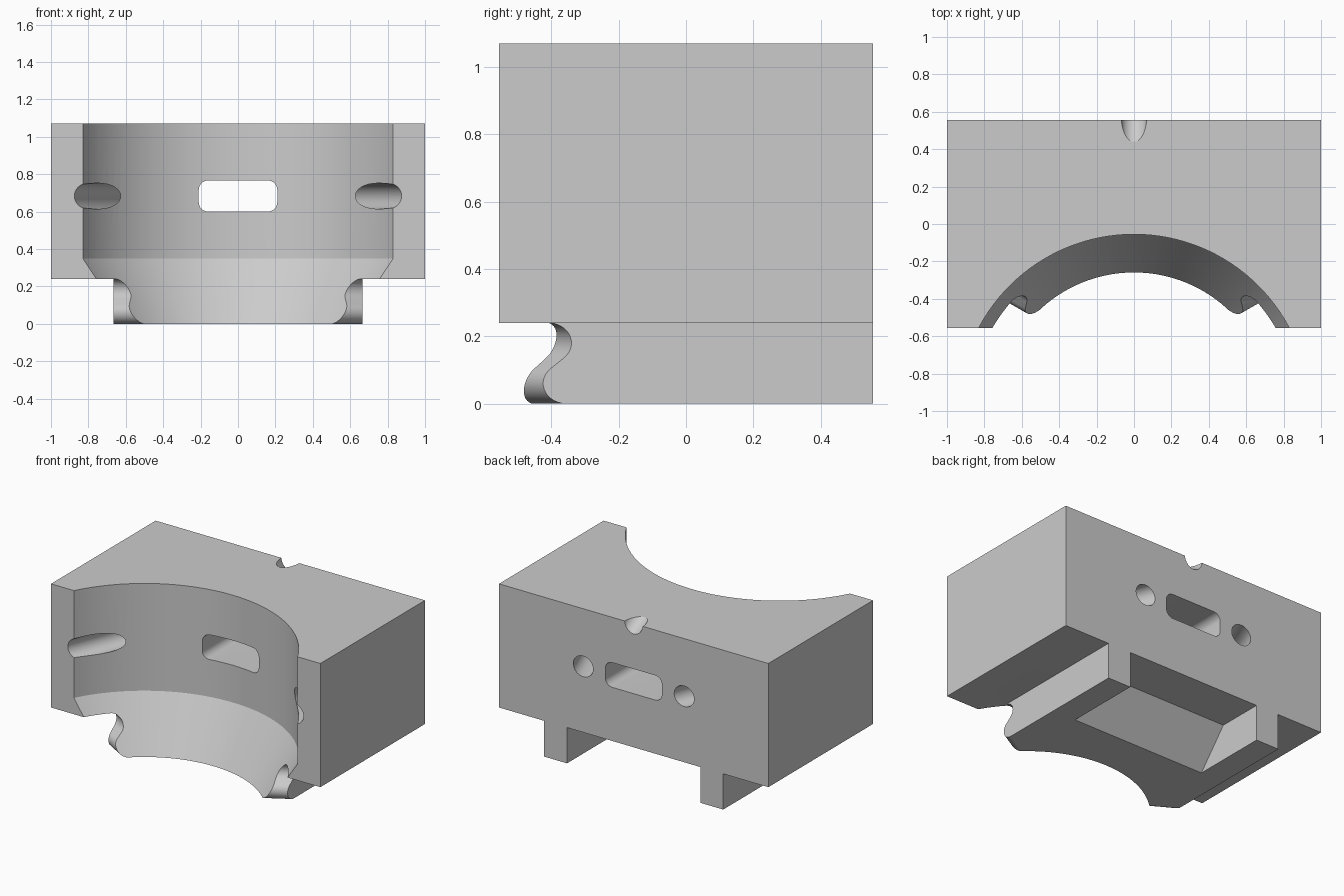
import bpy, bmesh
from math import sin, cos, radians, pi
from mathutils import Vector

if "Cube" in bpy.data.objects:
    bpy.data.objects.remove(bpy.data.objects["Cube"], do_unlink=True)

BACK = 0.555      # half depth of the block
STEP = 0.24       # height of the tongue under the block
BORE_Y = -0.994   # axis of the large round bore

grey = bpy.data.materials.new("plain_grey")
grey.use_nodes = True
grey.diffuse_color = (0.6, 0.6, 0.6, 1)
grey.node_tree.nodes["Principled BSDF"].inputs["Base Color"].default_value = grey.diffuse_color


def finish(bm, name):
    bmesh.ops.recalc_face_normals(bm, faces=bm.faces)
    mesh = bpy.data.meshes.new(name)
    bm.to_mesh(mesh)
    bm.free()
    mesh.materials.append(grey)
    obj = bpy.data.objects.new(name, mesh)
    bpy.context.collection.objects.link(obj)
    return obj


def prism(name, outline, origin, u, v, along):
    """Extrude a 2D outline placed on the axes u, v."""
    bm = bmesh.new()
    o, u, v, along = map(Vector, (origin, u, v, along))
    face = bm.faces.new([bm.verts.new(o + u * a + v * b) for a, b in outline])
    new = bmesh.ops.extrude_face_region(bm, geom=[face])["geom"]
    bmesh.ops.translate(bm, vec=along, verts=[g for g in new if isinstance(g, bmesh.types.BMVert)])
    return finish(bm, name)


def tube(name, start, end, r1, r2):
    """Round cutter running from start to end."""
    bm = bmesh.new()
    start, end = Vector(start), Vector(end)
    axis = end - start
    bmesh.ops.create_cone(bm, cap_ends=True, segments=40, radius1=r1, radius2=r2, depth=axis.length)
    turn = Vector((0, 0, 1)).rotation_difference(axis)
    for vert in bm.verts:
        vert.co = turn @ vert.co + (start + end) / 2
    return finish(bm, name)


def arc(cx, cy, r, a0, a1, n=12):
    angles = [radians(a0 + (a1 - a0) * i / n) for i in range(n + 1)]
    return [(cx + r * cos(a), cy + r * sin(a)) for a in angles]


# Block with the narrower tongue below
half = [(0.665, 0), (0.665, STEP), (1, STEP), (1, 1.07)]
outline = half + [(-x, z) for x, z in reversed(half)]
body = prism("bored_block", outline, (0, -BACK, 0), (1, 0, 0), (0, 0, 1), (0, 2 * BACK, 0))
cutters = []

# Large bore with a tapering lower end
bm = bmesh.new()
profile = [(0, -0.1), (0.677, -0.1), (0.939, 0.35), (0.939, 1.3), (0, 1.3)]
verts = [bm.verts.new((r, BORE_Y, z)) for r, z in profile]
edges = [bm.edges.new(pair) for pair in zip(verts, verts[1:])]
bmesh.ops.spin(bm, geom=verts + edges, cent=(0, BORE_Y, 0), axis=(0, 0, 1),
               angle=2 * pi, steps=128)
bmesh.ops.remove_doubles(bm, verts=bm.verts, dist=0.0001)
cutters.append(finish(bm, "bore_cutter"))

# Open pocket under the back, with a sloping inner end
pocket = [(0.04 - 0.085, -0.1), (0.04, 0), (0.245, STEP), (0.8, STEP), (0.8, -0.1)]
cutters.append(prism("pocket_cutter", pocket, (-0.495, 0, 0), (0, 1, 0), (0, 0, 1), (0.99, 0, 0)))

# S-shaped trims on the front corners of the tongue
trim = arc(0.64, 0.06, 0.06, -80, 47) + arc(0.687, 0.18, 0.06, 227, 90)
trim[-1] = (0.687, STEP)
trim = [(trim[0][0], -0.05)] + trim + [(1.4, STEP), (1.4, -0.05)]
for side in (1, -1):
    along = Vector((side * 0.866, 0.5, 0))
    across = (side * 0.5, -0.866, 0)
    cutters.append(prism("trim_cutter", trim, -along, across, (0, 0, 1), along * 3))

# Straight rounded slot
slot = []
for i, (sx, sz) in enumerate([(1, 1), (-1, 1), (-1, -1), (1, -1)]):
    slot += arc(sx * 0.16, 0.683 + sz * 0.033, 0.05, 90 * i, 90 * i + 90, 8)
cutters.append(prism("slot_cutter", slot, (0, -1, 0), (1, 0, 0), (0, 0, 1), (0, 2, 0)))

# Slanted round holes on both sides
for side in (1, -1):
    cutters.append(tube("side_hole_cutter", (side * 0.298, 0.755, 0.683),
                        (side * 0.832, -0.636, 0.683), 0.069, 0.069))


# Slanted lower hole with a flared mouth
def lower_axis(y):
    return (0, y, 0.48 + 0.5 * (y - BACK))


cutters.append(tube("lower_hole_cutter", lower_axis(0.8), lower_axis(-0.5), 0.067, 0.067))
cutters.append(tube("flare_cutter", lower_axis(-0.13), lower_axis(-0.33), 0.066, 0.155))

# Slanted upper hole, breaking through the back top edge
cutters.append(tube("upper_notch_cutter", (0, BACK + 0.3, 1.08 - 0.18),
                    (0, BACK - 0.5, 1.08 + 0.3), 0.068, 0.068))

# Apply the cuts, then drop the cutters
bpy.context.view_layer.objects.active = body
for cutter in cutters:
    cutter.hide_render = True
    cut = body.modifiers.new("cut", "BOOLEAN")
    cut.operation = "DIFFERENCE"
    cut.solver = "EXACT"
    cut.object = cutter
    bpy.ops.object.modifier_apply(modifier=cut.name)
    bpy.data.objects.remove(cutter, do_unlink=True)

bpy.ops.object.select_all(action="DESELECT")
body.select_set(True)
bpy.ops.object.shade_smooth_by_angle(angle=radians(30))
